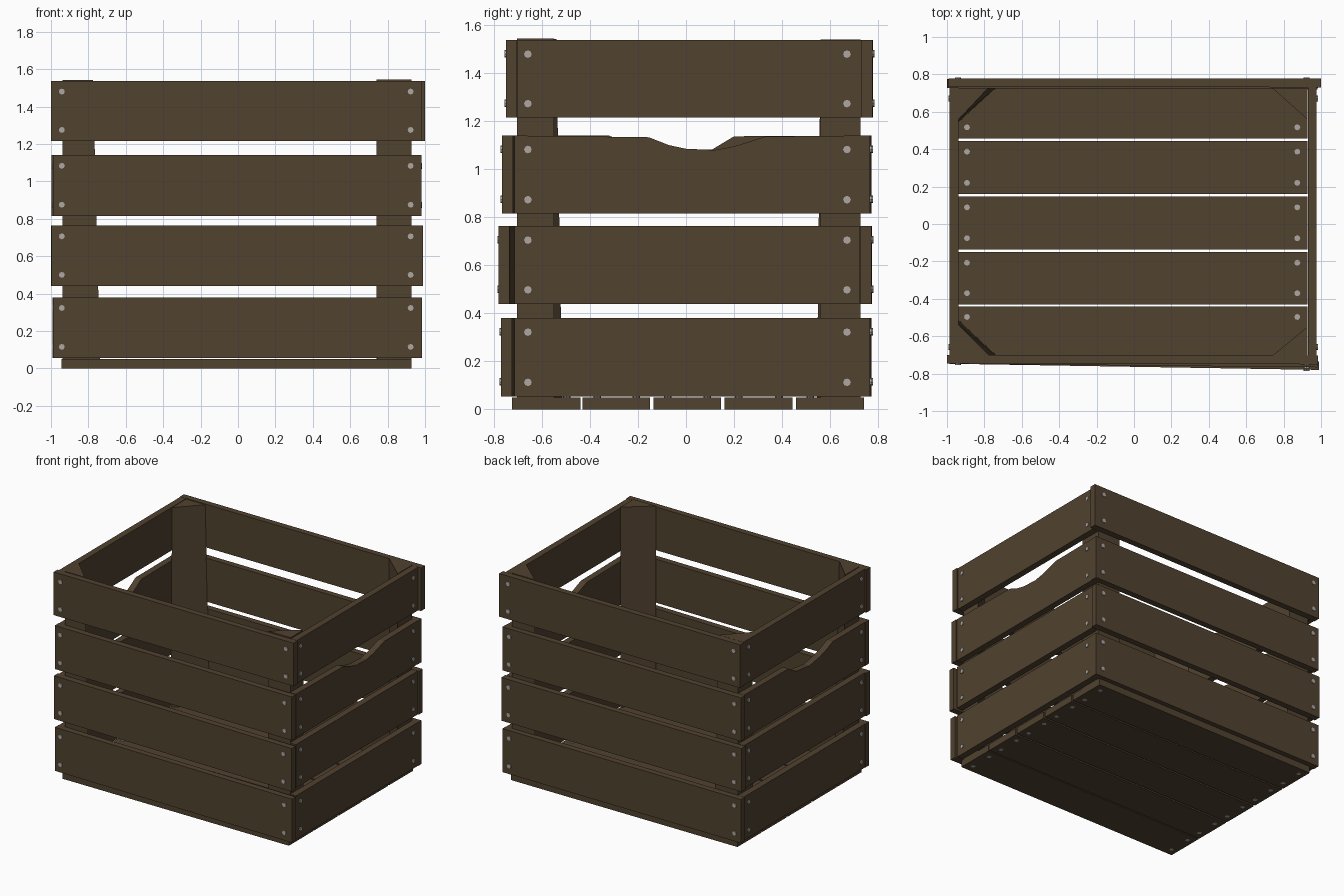
import bpy, bmesh, math
from mathutils import Matrix, Vector

if "Cube" in bpy.data.objects:
    bpy.data.objects.remove(bpy.data.objects["Cube"])


def material(name, col):
    m = bpy.data.materials.new(name)
    m.diffuse_color = (*col, 1)
    m.use_nodes = True
    m.node_tree.nodes["Principled BSDF"].inputs["Base Color"].default_value = m.diffuse_color
    return m


WOOD = material("dark_brown_wood", (0.082, 0.054, 0.029))
STEEL = material("grey_nail", (0.42, 0.39, 0.36))


def finish(name, bm, mat):
    bmesh.ops.recalc_face_normals(bm, faces=bm.faces)
    me = bpy.data.meshes.new(name)
    bm.to_mesh(me)
    bm.free()
    me.materials.append(mat)
    ob = bpy.data.objects.new(name, me)
    bpy.context.collection.objects.link(ob)
    return ob


def loft(name, lower, upper):
    """Solid between two matching loops of 3D points."""
    bm = bmesh.new()
    a = [bm.verts.new(p) for p in lower]
    b = [bm.verts.new(p) for p in upper]
    n = len(a)
    bm.faces.new(a)
    bm.faces.new(b[::-1])
    for i in range(n):
        j = (i + 1) % n
        bm.faces.new((a[i], a[j], b[j], b[i]))
    return finish(name, bm, WOOD)


nails = bmesh.new()


def nail(pos, direction):
    rot = Vector(direction).to_track_quat('Z', 'Y').to_matrix().to_4x4()
    bmesh.ops.create_cone(nails, cap_ends=True, segments=8, radius1=0.016,
                          radius2=0.016, depth=0.012,
                          matrix=Matrix.Translation(pos) @ rot)


T = 0.046                      # board thickness
ROWS = [(0.055, 0.38), (0.44, 0.763), (0.815, 1.14), (1.215, 1.537)]


# long boards on front and back: x range, outer y at the left and right end
def long_board(name, x0, x1, yl, yr, z0, z1, side):
    inner = -side * T
    plan = [(x0, yl), (x1, yr), (x1, yr + inner), (x0, yl + inner)]
    loft(name, [(x, y, z0) for x, y in plan], [(x, y, z1) for x, y in plan])
    for x in (-0.942, 0.923):
        y = yl + (yr - yl) * (x - x0) / (x1 - x0)
        for z in (z0 + 0.06, z1 - 0.057):
            nail((x, y, z), (0, side, 0))


FRONT = [(-0.99, 0.985, -0.747, -0.771), (-0.997, 0.99, -0.747, -0.78),
         (-0.99, 0.98, -0.747, -0.766), (-1.0, 0.985, -0.747, -0.75)]
BACK = [(-0.993, 0.98, 0.772, 0.766), (-1.0, 0.985, 0.774, 0.772),
        (-0.996, 0.98, 0.772, 0.766), (-0.992, 1.0, 0.778, 0.777)]
for i, (z0, z1) in enumerate(ROWS):
    long_board(f"front_board_{i + 1}", *FRONT[i], z0, z1, -1)
    long_board(f"back_board_{i + 1}", *BACK[i], z0, z1, 1)

# short side boards, the third one with a hand-hold dip in its top edge
RIGHT_DIP = [(0.33, 1.136), (0.2, 1.095), (0.12, 1.08), (0.0, 1.085),
             (-0.07, 1.10), (-0.155, 1.133)]
LEFT_DIP = [(0.2, 1.137), (0.11, 1.083), (-0.05, 1.065), (-0.17, 1.085),
            (-0.25, 1.11), (-0.32, 1.14)]
for side, label, outer, dip in ((1, "right", 0.977, RIGHT_DIP),
                                (-1, "left", -0.987, LEFT_DIP)):
    for i, (z0, z1) in enumerate(ROWS):
        y0, y1 = (-0.702, 0.73) if i == 3 else (-0.713, 0.724)
        prof = [(y0, z0), (y1, z0), (y1, z1)]
        if i == 2:
            prof += dip
        prof.append((y0, z1))
        loft(f"{label}_board_{i + 1}",
             [(outer, y, z) for y, z in prof],
             [(outer - side * 0.048, y, z) for y, z in prof])
        for y in (-0.658, 0.67):
            for z in (z0 + 0.058, z1 - 0.058):
                nail((outer, y, z), (side, 0, 0))

# triangular corner posts: corner, inner reach at the foot and at the top
POSTS = [("front_left_post", -0.937, -0.702, (-0.738, -0.515), (-0.775, -0.54), 1.541),
         ("back_left_post", -0.937, 0.727, (-0.74, 0.545), (-0.78, 0.56), 1.535),
         ("front_right_post", 0.927, -0.704, (0.742, -0.55), (0.74, -0.55), 1.545),
         ("back_right_post", 0.927, 0.726, (0.74, 0.56), (0.74, 0.56), 1.54)]
for name, cx, cy, foot, top, h in POSTS:
    loft(name,
         [(cx, cy, 0.05), (foot[0], cy, 0.05), (cx, foot[1], 0.05)],
         [(cx, cy, h), (top[0], cy, h), (cx, top[1], h)])

# floor boards
FLOOR = [(-0.725, -0.44), (-0.43, -0.15), (-0.136, 0.146), (0.16, 0.444), (0.457, 0.74)]
for i, (y0, y1) in enumerate(FLOOR):
    plan = [(-0.943, y0), (0.928, y0), (0.928, y1), (-0.943, y1)]
    loft(f"floor_board_{i + 1}", [(x, y, 0) for x, y in plan],
         [(x, y, 0.05) for x, y in plan])
    for x in (-0.893, 0.873):
        for y in (y0 + 0.06, y1 - 0.057):
            nail((x, y, 0.05), (0, 0, 1))
            nail((x, y, 0.005), (0, 0, -1))

finish("nails", nails, STEEL)
